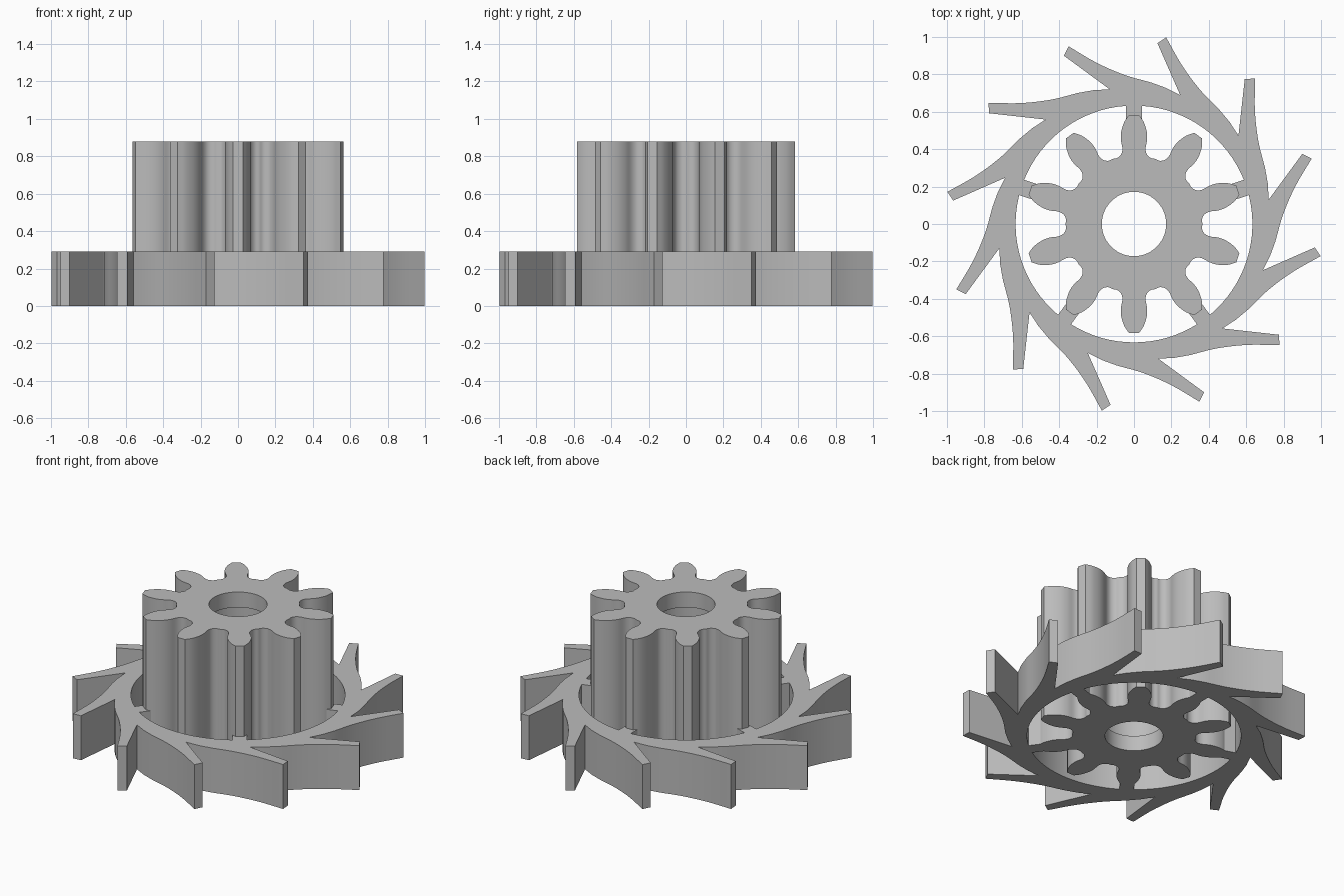
import bpy
import bmesh
from math import sin, cos, pi, radians
from mathutils import Vector

cube = bpy.data.objects.get("Cube")
if cube:
    bpy.data.objects.remove(cube, do_unlink=True)

grey = bpy.data.materials.new("plain grey")
grey.use_nodes = True
GREY = (0.5, 0.5, 0.5, 1)
grey.diffuse_color = GREY
grey.node_tree.nodes["Principled BSDF"].inputs["Base Color"].default_value = GREY


def turn(p, a):
    return Vector((p[0] * cos(a) - p[1] * sin(a), p[0] * sin(a) + p[1] * cos(a)))


def repeat(points, count):
    """Copy a profile clockwise around the axis."""
    return [turn(p, -2 * pi * k / count) for k in range(count) for p in points]


def smooth(points, steps):
    """Catmull-Rom curve through the points."""
    pts = [Vector(p) for p in points]
    pts = [2 * pts[0] - pts[1]] + pts + [2 * pts[-1] - pts[-2]]
    out = []
    for a, b, c, d in zip(pts, pts[1:], pts[2:], pts[3:]):
        for i in range(steps):
            t = i / steps
            out.append((2 * b + (c - a) * t + (2 * a - 5 * b + 4 * c - d) * t**2
                        + (3 * b - a - 3 * c + d) * t**3) / 2)
    return out + [pts[-2]]


def arc(r, start, end, steps):
    return [Vector((r * cos(start + (end - start) * i / steps),
                    r * sin(start + (end - start) * i / steps)))
            for i in range(steps + 1)]


def hollow_prism(name, outer, inner, outer_stations, inner_stations):
    """Walls through (scale, height) stations, closed by flat caps."""
    bm = bmesh.new()
    ends = []
    for outline, stations in ((outer, outer_stations), (inner, inner_stations)):
        rings = [[bm.verts.new((p[0] * s, p[1] * s, z)) for p in outline]
                 for s, z in stations]
        n = len(outline)
        for low, high in zip(rings, rings[1:]):
            for i in range(n):
                j = (i + 1) % n
                bm.faces.new((low[i], low[j], high[j], high[i]))
        ends.append((rings[0], rings[-1]))
    for side in range(2):
        edges = [bm.edges.get((loop[side][i - 1], loop[side][i]))
                 for loop in ends for i in range(len(loop[side]))]
        bmesh.ops.triangle_fill(bm, edges=edges, use_beauty=True)
    bmesh.ops.recalc_face_normals(bm, faces=bm.faces[:])
    mesh = bpy.data.meshes.new(name)
    bm.to_mesh(mesh)
    bm.free()
    mesh.materials.append(grey)
    ob = bpy.data.objects.new(name, mesh)
    bpy.context.collection.objects.link(ob)
    bpy.ops.object.select_all(action="DESELECT")
    ob.select_set(True)
    bpy.context.view_layer.objects.active = ob
    bpy.ops.object.shade_smooth_by_angle(angle=radians(25))
    return ob


# Ratchet wheel: twelve swept teeth, five spokes reaching in to the pinion
WHEEL_H, RING_R, SPOKE_IN, SPOKE_HALF = 0.29, 0.633, 0.555, 0.043
blade = [Vector((-0.13, 0.72)), Vector((-0.375, 0.9))]
blade += smooth([(-0.35, 0.95), (-0.2, 0.862), (-0.05, 0.797), (0.09, 0.757)], 5)
blade.append(Vector((0.17, 0.728)))
half = SPOKE_HALF / RING_R
window = [Vector((-SPOKE_HALF, SPOKE_IN)), Vector((SPOKE_HALF, SPOKE_IN))]
window += arc(RING_R, pi / 2 - half, pi / 2 - 2 * pi / 5 + half, 16)
hollow_prism("ratchet_wheel", repeat(blade, 12), repeat(window, 5),
             [(1, 0), (1, WHEEL_H)], [(1, 0), (1, WHEEL_H)])

# Pinion: ten rounded teeth, bore relieved between two end lips
PINION_H, LIP, BORE_R, RELIEF = 0.88, 0.1, 0.172, 1.15
flank = smooth([(0.026, 0.584), (0.052, 0.545), (0.068, 0.495), (0.07, 0.45),
                (0.062, 0.405), (0.068, 0.374), (0.088, 0.354), (0.113, 0.348)], 4)
tooth = [Vector((-p.x, p.y)) for p in reversed(flank[:-1])] + flank
bore = arc(BORE_R, 0, 2 * pi, 48)[:-1]
hollow_prism("pinion_gear", repeat(tooth, 10), bore,
             [(1, 0), (1, PINION_H)],
             [(1, 0), (1, LIP), (RELIEF, LIP), (RELIEF, PINION_H - LIP),
              (1, PINION_H - LIP), (1, PINION_H)])
